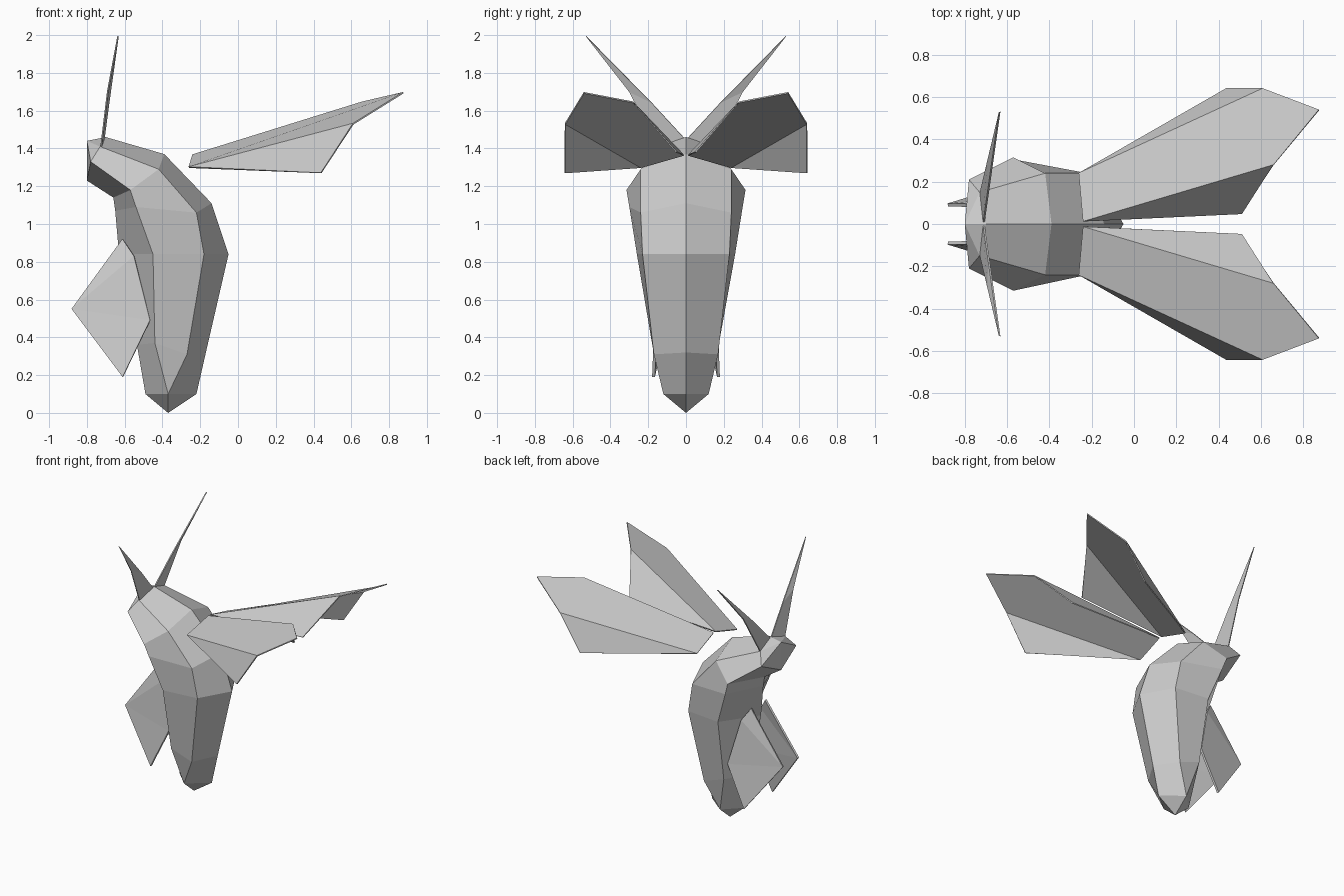
import bpy, bmesh

if "Cube" in bpy.data.objects:
    bpy.data.objects.remove(bpy.data.objects["Cube"])


def finish(bm, name):
    mesh = bpy.data.meshes.new(name)
    bm.to_mesh(mesh)
    bm.free()
    obj = bpy.data.objects.new(name, mesh)
    bpy.context.collection.objects.link(obj)
    return obj


def blade_pair(name, points, faces, thickness=0.008):
    """Thin folded sheet, mirrored across the body's centre plane."""
    bm = bmesh.new()
    vs = [bm.verts.new(p) for p in points]
    for f in faces:
        bm.faces.new([vs[i] for i in f])
    bmesh.ops.recalc_face_normals(bm, faces=bm.faces[:])
    obj = finish(bm, name)
    solid = obj.modifiers.new("thickness", 'SOLIDIFY')
    solid.thickness = thickness
    solid.offset = 0
    mirror = obj.modifiers.new("mirror", 'MIRROR')
    mirror.use_axis = (False, True, False)
    return obj


# Body: six-sided rings from head to tail
# each ring: back (x, z), upper side (x, y, z), lower side (x, y, z), belly (x, z)
rings = [
    ((-0.70, 1.46), (-0.73, 0.15, 1.41), (-0.78, 0.21, 1.33), (-0.80, 1.23)),
    ((-0.39, 1.37), (-0.42, 0.24, 1.29), (-0.57, 0.315, 1.18), (-0.66, 1.14)),
    ((-0.14, 1.11), (-0.22, 0.24, 1.06), (-0.54, 0.30, 1.09), (-0.65, 1.07)),
    ((-0.05, 0.84), (-0.18, 0.23, 0.84), (-0.45, 0.26, 0.84), (-0.63, 0.84)),
    ((-0.17, 0.32), (-0.27, 0.17, 0.31), (-0.44, 0.175, 0.37), (-0.535, 0.36)),
    ((-0.22, 0.10), (-0.37, 0.12, 0.10), (-0.37, 0.12, 0.10), (-0.49, 0.10)),
]
bm = bmesh.new()
loops = []
for back, up, low, belly in rings:
    left = [(x, -y, z) for x, y, z in (low, up)]
    pts = [(back[0], 0, back[1]), up, low, (belly[0], 0, belly[1])] + left
    loops.append([bm.verts.new(p) for p in pts])
for a, b in zip(loops, loops[1:]):
    for i in range(6):
        j = (i + 1) % 6
        bm.faces.new((a[i], a[j], b[j], b[i]))
# brow point and tail point close the ends
for loop, tip in ((loops[0], (-0.80, 0, 1.44)), (loops[-1], (-0.37, 0, 0.0))):
    v = bm.verts.new(tip)
    for i in range(6):
        bm.faces.new((loop[i], loop[(i + 1) % 6], v))
bmesh.ops.remove_doubles(bm, verts=bm.verts[:], dist=0.0005)
bmesh.ops.recalc_face_normals(bm, faces=bm.faces[:])
finish(bm, "body")

# Wings: main panel with drooping inner and outer flaps
blade_pair("wings", [
    (-0.24, 0.012, 1.365), (-0.26, 0.24, 1.30), (0.44, 0.64, 1.27),
    (0.61, 0.64, 1.53), (0.875, 0.54, 1.695), (0.66, 0.28, 1.645),
    (0.51, 0.05, 1.38)],
    [(0, 5, 4, 3, 1), (1, 3, 2), (0, 6, 5)])

# Antennae: pointed blades from the brow
blade_pair("antennae", [
    (-0.71, 0.005, 1.45), (-0.725, 0.15, 1.41), (-0.69, 0.30, 1.70),
    (-0.635, 0.53, 1.995), (-0.685, 0.18, 1.64)],
    [(0, 1, 2, 4), (4, 2, 3)])

# Belly fins: flat kite-shaped legs
blade_pair("belly_fins", [
    (-0.61, 0.085, 0.92), (-0.88, 0.09, 0.55), (-0.61, 0.172, 0.19),
    (-0.465, 0.16, 0.49), (-0.55, 0.12, 0.83)],
    [(0, 1, 4), (1, 2, 3), (1, 3, 4)], 0.015)
